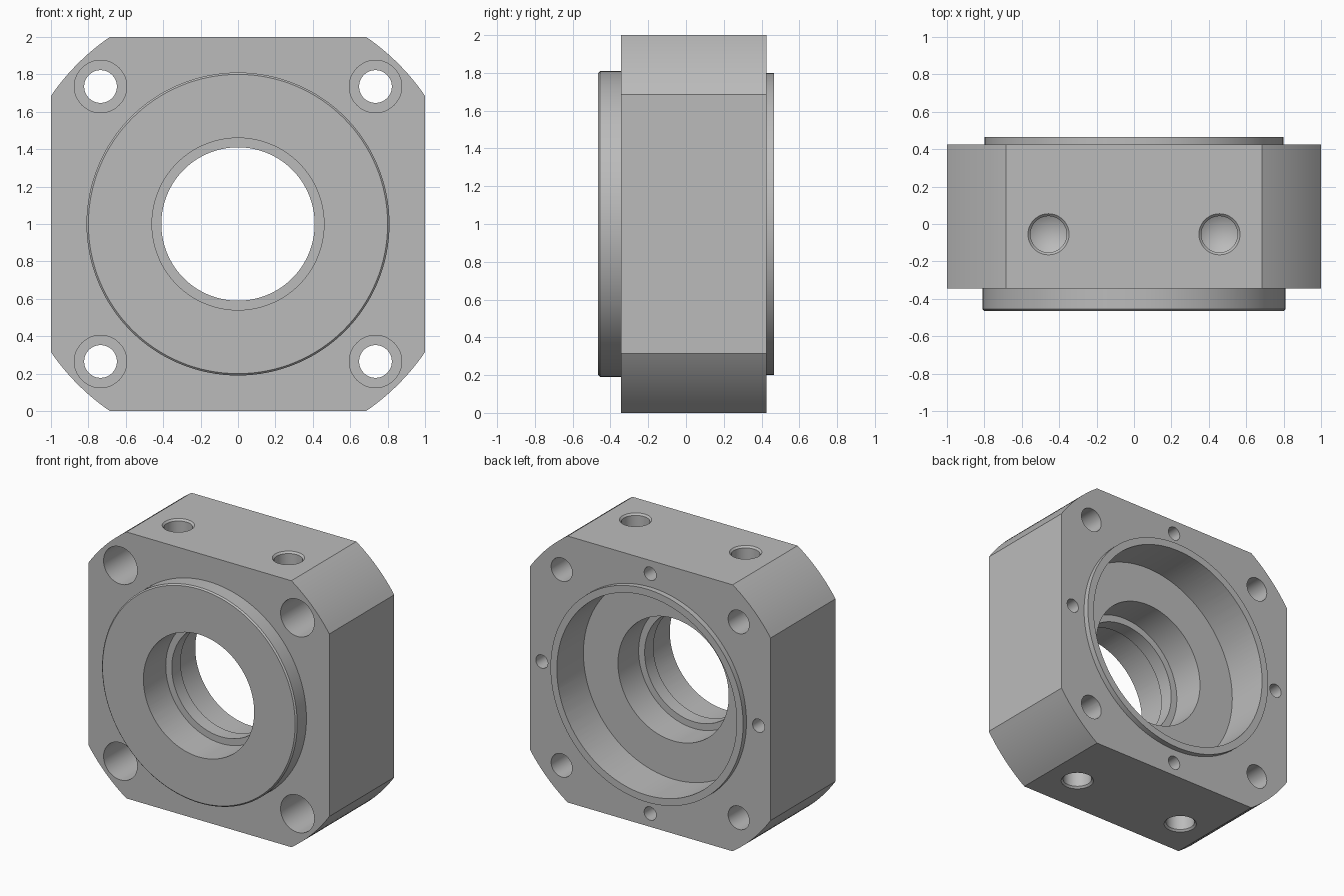
import bpy, bmesh, math
from mathutils import Vector, Matrix

cube = bpy.data.objects.get("Cube")
if cube:
    bpy.data.objects.remove(cube)

# Single machined-metal colour
metal = bpy.data.materials.new("machined_grey")
metal.use_nodes = True
grey = (0.5, 0.5, 0.5, 1)
metal.diffuse_color = grey
metal.node_tree.nodes["Principled BSDF"].inputs["Base Color"].default_value = grey

CENTRE_Z = 1.0
FRONT, BACK = -0.345, 0.425      # faces of the square body
END = 0.465                      # ends of the boss and the lip


def lathe(bm, profile, origin, direction, segments):
    """Revolve (radius, height) points about an axis; ends lie on the axis."""
    place = Matrix.Translation(origin) @ Vector(direction).to_track_quat('Z', 'Y').to_matrix().to_4x4()
    rings = []
    for r, h in profile:
        count = 1 if r == 0 else segments
        rings.append([bm.verts.new(place @ Vector((r * math.cos(math.tau * i / segments),
                                                   r * math.sin(math.tau * i / segments), h)))
                      for i in range(count)])
    for a, b in zip(rings, rings[1:]):
        for i in range(segments):
            j = (i + 1) % segments
            quad = [a[i % len(a)], a[j % len(a)], b[j % len(b)], b[i % len(b)]]
            bm.faces.new(list(dict.fromkeys(quad)))


def to_object(bm, name):
    bmesh.ops.recalc_face_normals(bm, faces=bm.faces)
    mesh = bpy.data.meshes.new(name)
    bm.to_mesh(mesh)
    bm.free()
    mesh.materials.append(metal)
    obj = bpy.data.objects.new(name, mesh)
    bpy.context.collection.objects.link(obj)
    return obj


def combine(target, tool, operation):
    mod = target.modifiers.new(operation, 'BOOLEAN')
    mod.operation, mod.solver, mod.object = operation, 'EXACT', tool
    bpy.context.view_layer.objects.active = target
    bpy.ops.object.modifier_apply(modifier=mod.name)
    bpy.data.objects.remove(tool)


# Square body with corners turned to a round
bm = bmesh.new()
flat = 0.685
radius = math.hypot(1, flat)
start, steps = math.atan(flat), 12
sweep = math.pi / 2 - 2 * start
outline = []
for quarter in range(4):
    for i in range(steps + 1):
        a = quarter * math.pi / 2 + start + sweep * i / steps
        outline.append(bm.verts.new((radius * math.cos(a), FRONT, CENTRE_Z + radius * math.sin(a))))
face = bm.faces.new(outline)
side = bmesh.ops.extrude_face_region(bm, geom=[face])
bmesh.ops.translate(bm, vec=(0, BACK - FRONT, 0),
                    verts=[v for v in side["geom"] if isinstance(v, bmesh.types.BMVert)])
housing = to_object(bm, "bearing_housing")

# Turned front boss and rear lip
bm = bmesh.new()
lathe(bm, [(0, -END), (0.8, -END), (0.81, -END + 0.01), (0.81, 0), (0.8, 0), (0.8, END), (0, END)],
      (0, 0, CENTRE_Z), (0, 1, 0), 128)
combine(housing, to_object(bm, "boss_and_lip"), 'UNION')

# Stepped central bore with an inner shoulder and a wide rear recess
bm = bmesh.new()
lathe(bm, [(0, -0.6), (0.46, -0.6), (0.46, -0.2), (0.41, -0.2), (0.41, -0.095), (0.46, -0.095),
           (0.46, 0.15), (0.747, 0.15), (0.747, 0.6), (0, 0.6)],
      (0, 0, CENTRE_Z), (0, 1, 0), 128)

# Counterbored bolt holes in the corners
for x in (-0.735, 0.735):
    for z in (-0.735, 0.735):
        lathe(bm, [(0, -0.5), (0.14, -0.5), (0.14, 0.05), (0.0875, 0.05), (0.0875, 0.6), (0, 0.6)],
              (x, 0, CENTRE_Z + z), (0, 1, 0), 48)

# Small blind screw holes around the rear lip
for x, z in ((0.9, 0), (-0.9, 0), (0, 0.9), (0, -0.9)):
    lathe(bm, [(0, -0.1), (0.05, -0.1), (0.05, 0.25), (0, 0.28)],
          (x, BACK, CENTRE_Z + z), (0, -1, 0), 32)

# Chamfered blind mounting holes in the top and bottom
for x in (-0.457, 0.457):
    for up in (-1, 1):
        lathe(bm, [(0, -0.1), (0.11, -0.1), (0.11, 0), (0.097, 0.013), (0.097, 0.4), (0, 0.456)],
              (x, -0.055, CENTRE_Z + up), (0, 0, -up), 48)
combine(housing, to_object(bm, "hole_cutters"), 'DIFFERENCE')

# Smooth round walls, crisp edges
bpy.ops.object.select_all(action='DESELECT')
housing.select_set(True)
bpy.context.view_layer.objects.active = housing
bpy.ops.object.shade_smooth_by_angle(angle=math.radians(25))
